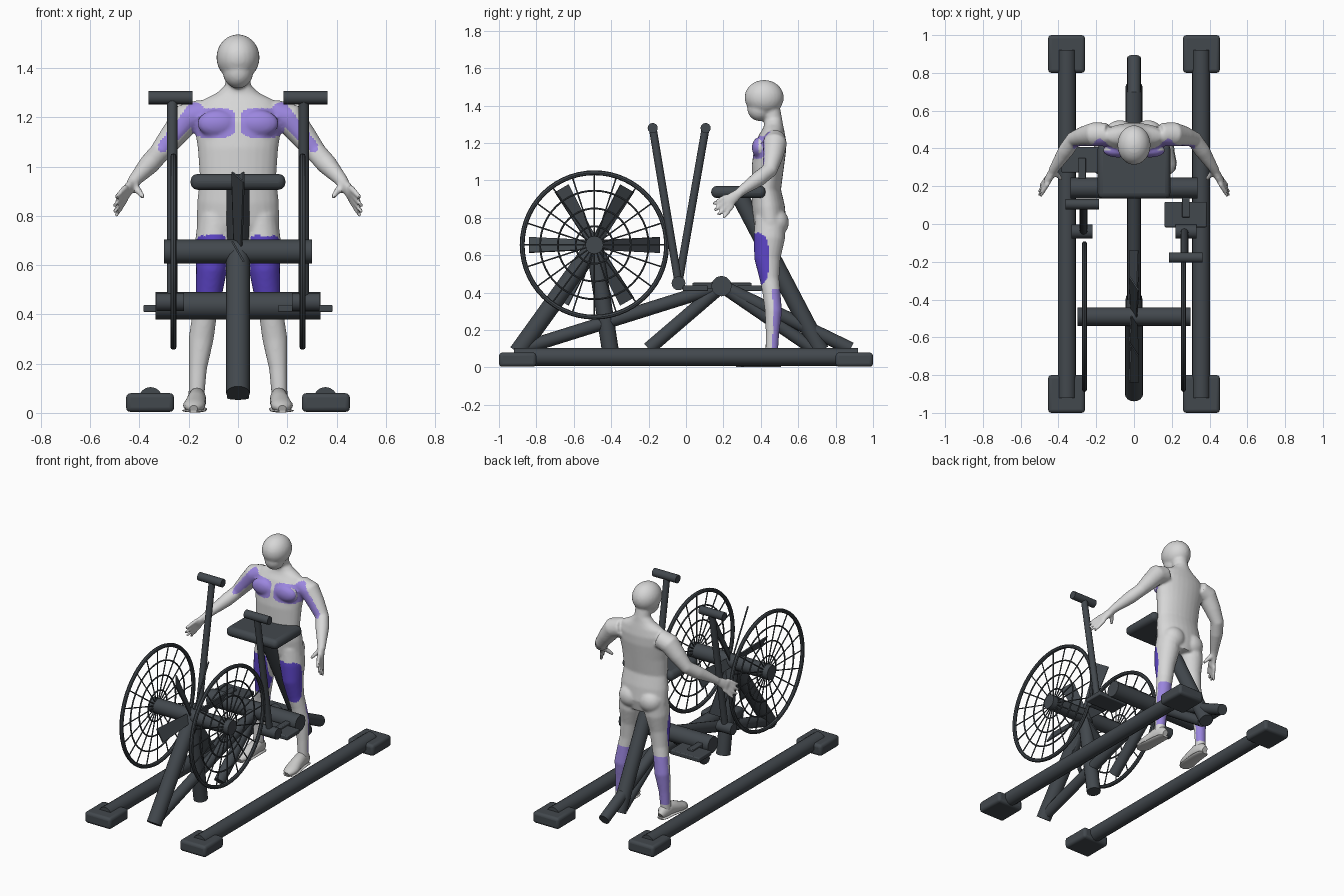
import bpy, bmesh
from math import sin, cos, pi, radians
from mathutils import Vector, Matrix

cube = bpy.data.objects.get("Cube")
if cube:
    bpy.data.objects.remove(cube)


def material(name, rgb):
    m = bpy.data.materials.new(name)
    m.use_nodes = True
    m.diffuse_color = (*rgb, 1)
    m.node_tree.nodes["Principled BSDF"].inputs["Base Color"].default_value = (*rgb, 1)
    return m


STEEL = material("dark steel", (0.055, 0.065, 0.075))
SKIN = material("pale grey body", (0.68, 0.68, 0.68))
LILAC = material("light purple muscle", (0.33, 0.24, 0.74))
VIOLET = material("deep purple muscle", (0.11, 0.06, 0.58))
SHOE = material("shoe grey", (0.6, 0.6, 0.59))


def finish(name, bm, mat):
    bmesh.ops.recalc_face_normals(bm, faces=bm.faces)
    mesh = bpy.data.meshes.new(name)
    bm.to_mesh(mesh)
    bm.free()
    obj = bpy.data.objects.new(name, mesh)
    bpy.context.collection.objects.link(obj)
    mesh.materials.append(mat)
    return obj


def add_tube(bm, p, q, r, sides=16):
    p, q = Vector(p), Vector(q)
    d = q - p
    mat = Matrix.Translation((p + q) / 2) @ d.to_track_quat('Z', 'Y').to_matrix().to_4x4()
    bmesh.ops.create_cone(bm, cap_ends=True, segments=sides, radius1=r, radius2=r,
                          depth=d.length, matrix=mat)


def tube(name, p, q, r, sides=16):
    bm = bmesh.new()
    add_tube(bm, p, q, r, sides)
    return finish(name, bm, STEEL)


def box(name, centre, size, bevel=0.0):
    bm = bmesh.new()
    bmesh.ops.create_cube(bm, size=1, matrix=Matrix.Translation(centre) @ Matrix.Diagonal((*size, 1)))
    obj = finish(name, bm, STEEL)
    if bevel:
        mod = obj.modifiers.new("rounding", 'BEVEL')
        mod.width, mod.segments = bevel, 3
    return obj


def loft(bm, rings, ref=(0, 1, 0), sides=20):
    """Skin a chain of ellipses given as (x, y, z, radius_a, radius_b)."""
    ref = Vector(ref)
    pts = [Vector(r[:3]) for r in rings]
    loops = []
    for i, r in enumerate(rings):
        t = (pts[min(i + 1, len(pts) - 1)] - pts[max(i - 1, 0)]).normalized()
        a = ref.cross(t).normalized()
        b = t.cross(a)
        loops.append([bm.verts.new(pts[i] + a * r[3] * cos(k * 2 * pi / sides)
                                   + b * r[-1] * sin(k * 2 * pi / sides)) for k in range(sides)])
    for lo, hi in zip(loops, loops[1:]):
        for k in range(sides):
            j = (k + 1) % sides
            bm.faces.new((lo[k], lo[j], hi[j], hi[k]))
    bm.faces.new(loops[0][::-1])
    bm.faces.new(loops[-1])


def ball(bm, centre, radii):
    bmesh.ops.create_uvsphere(bm, u_segments=24, v_segments=14, radius=1,
                              matrix=Matrix.Translation(centre) @ Matrix.Diagonal((*radii, 1)))


# Base rails and rubber feet
for s, side in ((-1, "right"), (1, "left")):
    tube(f"{side}_base_rail", (s * .355, -.92, .057), (s * .355, .92, .057), .048)
    for y, end in ((-.9, "front"), (.9, "rear")):
        box(f"{side}_{end}_foot", (s * .357, y, .042), (.195, .2, .076), .018)

# Central frame
fan, hub = (0, -.49, .65), (0, .19, .435)
tube("front_post", fan, (0, -.9, .08), .048)
tube("fan_support", fan, (0, -.4, .06), .045)
tube("front_stay", hub, (0, -.88, .1), .036)
tube("middle_stay", hub, (0, -.2, .1), .036)
tube("rear_stay", hub, (0, .88, .1), .036)
tube("lower_rear_stay", hub, (0, .68, .1), .034)
tube("seat_tube", (0, .28, .93), (0, .72, .09), .046)
tube("fan_axle", (-.3, -.49, .655), (.3, -.49, .655), .049, 12)
tube("pedal_axle", (-.335, .19, .435), (.335, .19, .435), .055, 12)
box("seat", (0, .28, .938), (.385, .29, .064), .028)

# Fan blades, pitched around the axle
bm = bmesh.new()
for k in range(6):
    turn = Matrix.Translation((0, -.49, .655)) @ Matrix.Rotation(k * pi / 3, 4, 'X')
    made = bmesh.ops.create_cube(bm, size=1)["verts"]
    for v in made:
        outer = v.co.y > 0
        v.co = Vector((v.co.x * .008, .35 if outer else .04, v.co.z * (.095 if outer else .06)))
        v.co = turn @ Matrix.Rotation(radians(30), 4, 'Y') @ v.co
finish("fan_blades", bm, STEEL)

# Wheel guards: rings and spokes
for s, side in ((-1, "right"), (1, "left")):
    for radius, thick in ((.386, .013), (.29, .005), (.195, .005), (.1, .005)):
        bpy.ops.mesh.primitive_torus_add(location=(s * .262, -.49, .655), rotation=(0, pi / 2, 0),
                                         major_radius=radius, minor_radius=thick,
                                         major_segments=56, minor_segments=8)
        ring = bpy.context.object
        ring.name = f"{side}_wheel_ring"
        ring.data.materials.append(STEEL)
    bm = bmesh.new()
    for k in range(20):
        a = k * pi / 10
        add_tube(bm, (s * .262, -.49 + .04 * cos(a), .655 + .04 * sin(a)),
                 (s * .262, -.49 + .386 * cos(a), .655 + .386 * sin(a)), .004, 6)
    finish(f"{side}_wheel_spokes", bm, STEEL)

# Swinging handles, cranks and pedals
for s, side, top, pedal in ((-1, "right", .105, .34), (1, "left", -.178, .05)):
    tube(f"{side}_handle_pivot", (s * .22, -.04, .45), (s * .33, -.04, .45), .037)
    tube(f"{side}_handle_arm", (s * .267, -.04, .45), (s * .267, top, 1.28), .021)
    tube(f"{side}_grip", (s * .185, top, 1.28), (s * .363, top, 1.28), .027)
    box(f"{side}_crank", (s * .275, (pedal + .19) / 2, .437), (.04, .17, .032), .005)
    box(f"{side}_pedal", (s * .273, pedal, .424), (.222, .135, .03), .006)

# Body: torso, neck and head
bm = bmesh.new()
loft(bm, [(0, y, z, a, b) for z, y, a, b in (
    (.7, .452, .11, .07), (.77, .45, .168, .088), (.86, .44, .166, .088), (.95, .43, .155, .078),
    (1.07, .437, .163, .086), (1.17, .45, .178, .086), (1.23, .462, .175, .074),
    (1.27, .468, .145, .058), (1.3, .468, .085, .05), (1.33, .465, .052, .048), (1.4, .45, .05, .05))], sides=28)
ball(bm, (0, .418, 1.443), (.088, .105, .094))
ball(bm, (0, .395, 1.385), (.062, .068, .068))

# Limbs, hands and muscle masses, one set per side
for s in (-1, 1):
    ball(bm, (s * .075, .482, .775), (.078, .068, .075))
    ball(bm, (s * .085, .39, 1.175), (.08, .038, .055))
    loft(bm, [(s * x, y, z, a, b) for x, y, z, a, b in (
        (.09, .45, .8, .07, .08), (.097, .445, .69, .078, .084), (.108, .435, .58, .063, .07),
        (.12, .447, .47, .053, .052), (.135, .457, .4, .05, .048), (.15, .468, .3, .051, .046),
        (.163, .462, .18, .037, .036), (.17, .457, .04, .031, .033))])
    loft(bm, [(s * x, y, z, r) for x, y, z, r in (
        (.14, .475, 1.215, .06), (.21, .475, 1.195, .064), (.265, .465, 1.125, .053),
        (.32, .447, 1.055, .042), (.36, .39, 1.01, .042), (.415, .305, .95, .028), (.43, .28, .93, .025))])
    wrist, knuckle = Vector((s * .428, .285, .933)), Vector((s * .462, .222, .885))
    loft(bm, [(*wrist, .024, .02), (*wrist.lerp(knuckle, .5), .032, .02), (*knuckle, .036, .018)], ref=(1, 0, 0))
    along = (knuckle - wrist).normalized()
    across = along.cross(Vector((1, 0, 0))).normalized()
    for k, length in enumerate((.07, .085, .085, .065)):
        base = knuckle + across * (k - 1.5) * .021 - along * .015
        tip = base + along * (length + .015) + across * (k - 1.5) * .01 + Vector((s * .008, 0, -.012))
        loft(bm, [(*base, .0125), (*base.lerp(tip, .5), .012), (*tip, .009)], ref=(1, 0, 0), sides=10)
    thumb = wrist + Vector((-s * .045, -.05, -.06))
    loft(bm, [(*wrist, .018), (*wrist.lerp(thumb, .6), .014), (*thumb, .01)], ref=(1, 0, 0), sides=10)
body = finish("figure_body", bm, SKIN)

# Fuse the volumes into one soft surface
fuse = body.modifiers.new("fuse", 'REMESH')
fuse.mode, fuse.voxel_size = 'VOXEL', .008
soft = body.modifiers.new("soften", 'SMOOTH')
soft.factor, soft.iterations = .5, 5
fused = bpy.data.meshes.new_from_object(body.evaluated_get(bpy.context.evaluated_depsgraph_get()))
body.modifiers.clear()
body.data = fused
fused.materials.clear()
for m in (SKIN, LILAC, VIOLET):
    fused.materials.append(m)


def muscle(c, n):
    x, y, z = abs(c.x), c.y, c.z
    if n.y < -.1 and z > 1.05:
        chest = ((x - .1) / .09) ** 4 + ((z - 1.178) / .06) ** 4 < 1
        p, d = Vector((x - .175, z - 1.225)), Vector((.13, -.145))
        t = min(max(p.dot(d) / d.dot(d), 0), 1)
        return 1 if chest or (p - d * t).length < .036 - .014 * t else 0
    if n.y < .1 and ((z - .58) / .14) ** 4 + (max(y - .38, 0) / .062) ** 2 < 1 and x > .05:
        return 2
    if n.y > .05 and .1 < z < .42 and y > .46 - .05 * (.42 - z):
        return 1
    return 0


for f in fused.polygons:
    f.material_index = muscle(f.center, f.normal)

# Shoes with a flat sole
for s, side in ((-1, "right"), (1, "left")):
    for part, grow, flat in (("shoe", 0, 1), ("shoe_sole", .004, .25)):
        bm = bmesh.new()
        loft(bm, [(s * x, y, h * flat / 2 + .002, w + grow, h * flat / 2) for y, x, w, h in (
            (.508, .165, .018, .05), (.485, .165, .034, .08), (.43, .167, .038, .1), (.37, .172, .041, .078),
            (.32, .178, .045, .056), (.285, .18, .036, .045), (.268, .18, .016, .03))], ref=(0, 0, 1))
        finish(f"{side}_{part}", bm, SHOE)

# Smooth shading with sharp edges kept
for o in bpy.context.scene.objects:
    o.select_set(o.type == 'MESH')
bpy.context.view_layer.objects.active = body
bpy.ops.object.shade_smooth_by_angle(angle=radians(40))
